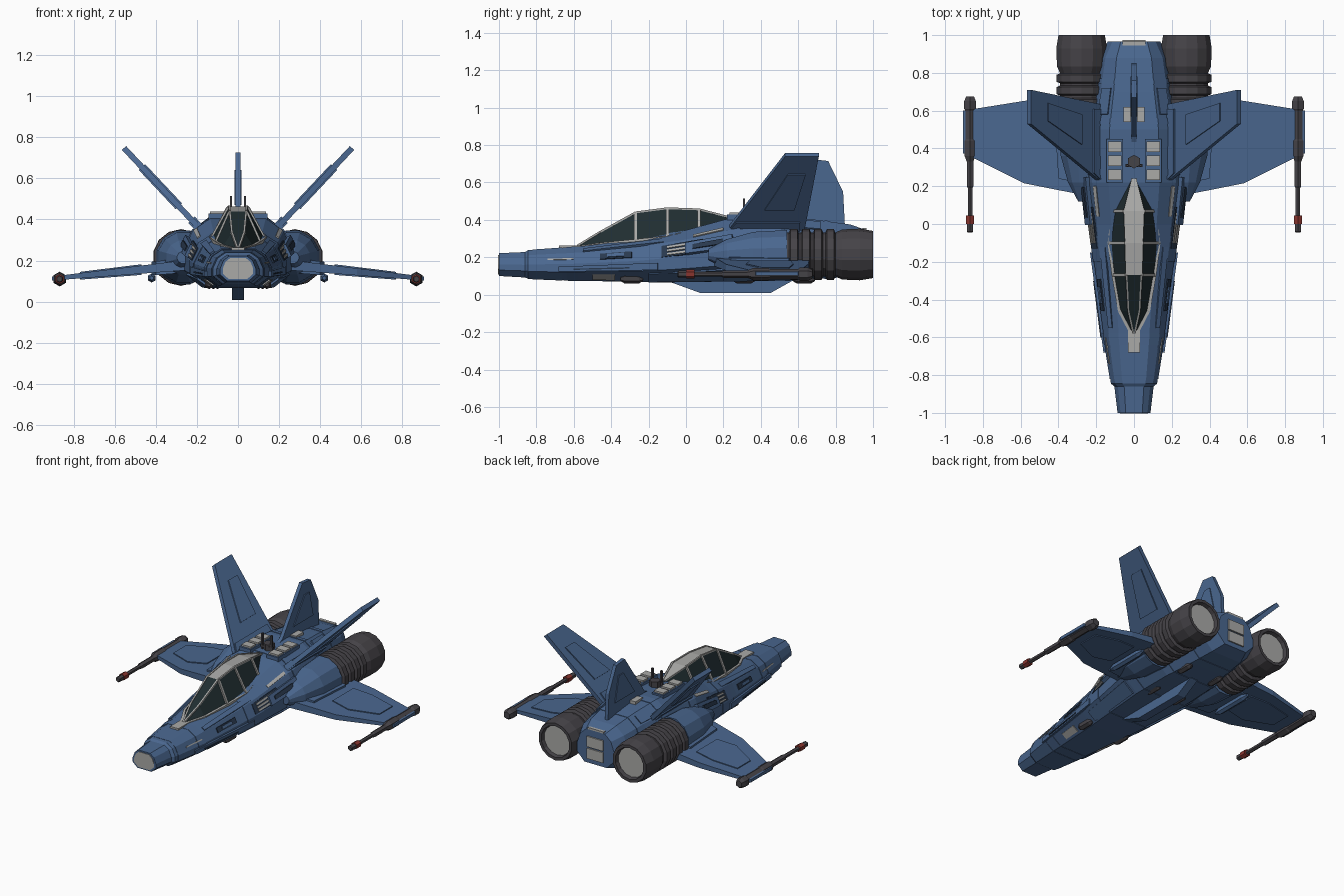
import bpy, bmesh, math
from mathutils import Vector as V

if "Cube" in bpy.data.objects:
    bpy.data.objects.remove(bpy.data.objects["Cube"])


def material(name, r, g, b):
    m = bpy.data.materials.new(name)
    m.diffuse_color = (r, g, b, 1)
    m.use_nodes = True
    m.node_tree.nodes["Principled BSDF"].inputs["Base Color"].default_value = m.diffuse_color
    return m


BLUE = material("hull blue", .068, .135, .275)
GREY = material("light grey", .40, .40, .39)
DARK = material("gunmetal", .060, .056, .064)
GLASS = material("dark glass", .014, .026, .030)
NAVY = material("slot navy", .022, .040, .075)
RED = material("muzzle red", .25, .035, .028)


def build(name, verts, faces, mats, mirror=False, rule=None):
    me = bpy.data.meshes.new(name)
    me.from_pydata([tuple(v) for v in verts], [], faces)
    bm = bmesh.new()
    bm.from_mesh(me)
    bmesh.ops.recalc_face_normals(bm, faces=bm.faces)
    bm.to_mesh(me)
    bm.free()
    for m in (mats if isinstance(mats, list) else [mats]):
        me.materials.append(m)
    if rule:
        for p in me.polygons:
            p.material_index = rule(p)
    ob = bpy.data.objects.new(name, me)
    bpy.context.collection.objects.link(ob)
    if mirror:
        ob.modifiers.new("mirror", 'MIRROR')
    return ob


def loft(name, rings, mats, mirror=False, rule=None):
    n = len(rings[0])
    faces = [(i*n+j, i*n+(j+1) % n, (i+1)*n+(j+1) % n, (i+1)*n+j)
             for i in range(len(rings)-1) for j in range(n)]
    faces += [tuple(range(n)), tuple(range((len(rings)-1)*n, len(rings)*n))]
    return build(name, [p for r in rings for p in r], faces, mats, mirror, rule)


def prism(name, pts, off, mat, mirror=False):
    off = V(off)
    return loft(name, [[V(p)-off for p in pts], [V(p)+off for p in pts]], mat, mirror)


def box(name, c, s, mat, mirror=False):
    x, y, z = c
    a, b, d = s[0]/2, s[1]/2, s[2]/2
    return prism(name, [(x-a, y-b, z), (x+a, y-b, z), (x+a, y+b, z), (x-a, y+b, z)], (0, 0, d), mat, mirror)


def lathe(name, x, z, prof, sides, mats, mirror=True, rule=None):
    # profile of (y, radius) turned about an axis along y
    rings = [[(x+r*math.cos((k+.5)*math.tau/sides), y, z+r*math.sin((k+.5)*math.tau/sides))
              for k in range(sides)] for y, r in prof]
    return loft(name, rings, mats, mirror, rule)


def shrink(pts, f):
    c = sum((V(p) for p in pts), V((0, 0, 0)))/len(pts)
    return [c+(V(p)-c)*f for p in pts]


# Hull stations: y, half width, bottom z, top z
ST = [(-1, .087, .10, .222), (-.86, .104, .092, .228), (-.845, .122, .085, .238), (-.6, .16, .075, .255),
      (-.25, .205, .068, .295), (0, .24, .068, .345), (.22, .27, .07, .405), (.5, .26, .075, .42),
      (.7, .215, .085, .40), (.88, .185, .095, .375), (.965, .14, .12, .345)]


def half(y):
    for a, b in zip(ST, ST[1:]):
        if y <= b[0]:
            break
    t = (y-a[0])/(b[0]-a[0])
    w, zb, zt = (a[i]+(b[i]-a[i])*t for i in (1, 2, 3))
    h = zt-zb
    return [V((.5*w, y, zt)), V((.82*w, y, zt-.18*h)), V((w, y, zb+.5*h)),
            V((w, y, zb+.26*h)), V((.6*w, y, zb))]


def section(y, f=1):
    p = half(y)
    c = V((0, y, (p[0].z+p[4].z)/2))
    p = p+[V((-q.x, q.y, q.z)) for q in reversed(p)]
    return [c+(q-c)*f for q in p]


def patch(name, y0, y1, seg, s0, s1, mat, lift=.006):
    # thin plate lying on one hull facet
    def at(y, s):
        p = half(y)
        return p[seg].lerp(p[seg+1], s)
    q = [at(y0, s0), at(y1, s0), at(y1, s1), at(y0, s1)]
    n = (q[1]-q[0]).cross(q[3]-q[0]).normalized()
    if n.x < 0:
        n = -n
    return prism(name, q, n*lift, mat, True)


loft("fuselage", [section(s[0]) for s in ST], BLUE)
for y0, y1 in ((-.82, -.66), (-.64, -.58), (-.2, -.06), (.26, .29), (.53, .56), (.74, .77)):
    loft("hull_band", [section(y0, 1.02), section(y1, 1.02)], BLUE)
prism("nose_cap", [p+V((0, -.001, 0)) for p in section(-1, .85)], (0, .003, 0), GREY)

# Panels, slots and louvres on the hull flanks
for k in range(3):
    patch("side_louvre", -.1, .06, 1, .30+.22*k, .42+.22*k, GREY, .012)
patch("louvre_bed", -.13, .09, 1, .2, .95, NAVY, .007)
patch("upper_trim", .04, .2, 0, .75, .95, GREY, .006)
patch("front_slot", -.46, -.29, 1, .3, .75, NAVY, .007)
patch("slot_cover", -.42, -.33, 1, .4, .65, BLUE, .014)
patch("nose_trim", -.74, -.6, 1, .5, .62, GREY, .007)
patch("lower_strake", -.68, -.15, 2, .35, 1, BLUE, .014)
patch("strake_slot", -.6, -.3, 2, .6, .75, NAVY, .018)
patch("shoulder_box", .0, .25, 1, .3, .95, BLUE, .025)
patch("intake_slat", .04, .2, 1, .5, .75, NAVY, .03)
patch("cheek_panel", -.55, -.12, 0, .55, .95, BLUE, .007)
patch("rear_side_panel", .58, .72, 0, .2, .9, BLUE, .007)
patch("belly_panel", -.5, -.38, 3, .3, .8, GREY, .006)
patch("belly_armour", -.2, .2, 3, .2, .9, BLUE, .01)
box("nose_top_plate", (0, -.62, .256), (.062, .12, .014), GREY)

# Canopy: y, sill half width, sill z, roof half width, roof z
CAN = [(-.58, .012, .25, .004, .262), (-.46, .075, .268, .03, .335), (-.27, .108, .287, .04, .44),
       (-.1, .13, .305, .043, .462), (.07, .108, .345, .05, .456), (.24, .012, .395, .008, .412)]
loft("canopy", [[(-b, y, z), (-t, y, h), (t, y, h), (b, y, z)] for y, b, z, t, h in CAN], [GLASS, GREY],
     rule=lambda p: 1 if p.normal.z > .85 and p.center.y > -.3 else 0)


def beam(name, p, q, r, mat=GREY, mirror=True):
    p, q = V(p), V(q)
    d = (q-p).normalized()
    u = d.cross(V((0, 0, 1)) if abs(d.z) < .9 else V((1, 0, 0))).normalized()
    w = d.cross(u)
    return loft(name, [[c+u*r+w*r, c-u*r+w*r, c-u*r-w*r, c+u*r-w*r] for c in (p, q)], mat, mirror)


for a, b in zip(CAN, CAN[1:]):
    beam("canopy_sill", (a[1], a[0], a[2]), (b[1], b[0], b[2]), .010)
    beam("canopy_roof_rail", (a[3], a[0], a[4]), (b[3], b[0], b[4]), .005)
for y, b, z, t, h in CAN[2:5]:
    beam("canopy_rib", (b, y, z), (t, y, h), .008)

# Wings with raised panels
outer = [(.2, .14), (.58, .215), (.84, .345), (.905, .375), (.905, .60), (.56, .655), (.2, .66)]


def wing_z(x):
    return .178-.1*(x-.25)


def wing_ring(pts, sign, extra=0):
    return [V((x, y, wing_z(x)+sign*(.026-.016*(x-.2)/.7+extra))) for x, y in pts]


loft("wing", [wing_ring(outer, -1), wing_ring(outer, 1)], BLUE, True)
inner = [(.47, .34), (.60, .32), (.77, .41), (.77, .55), (.60, .575), (.47, .56)]
loft("wing_panel", [wing_ring(inner, -1, .006), wing_ring(inner, 1, .006)], BLUE, True)
root = [(.2, .2), (.4, .24), (.42, .55), (.2, .6)]
loft("wing_root_fairing", [wing_ring(root, -1, .012), wing_ring(root, 1, .012)], BLUE, True)

# Wingtip cannons
lathe("cannon_pod", .868, .11, [(.33, .02), (.36, .033), (.44, .033), (.45, .028), (.60, .028),
                                (.61, .036), (.65, .036), (.675, .024)], 6, DARK)
lathe("cannon_barrel", .868, .11, [(-.01, .014), (.19, .014), (.2, .02), (.34, .02)], 6, DARK)
lathe("cannon_muzzle", .868, .11, [(0, .024), (.045, .024)], 6, RED)
lathe("cannon_tip", .868, .11, [(-.045, .014), (-.04, .019), (0, .019)], 6, DARK)


# Canted fins
def fin_pt(y, t):
    return V((.19+.365*t, y, .36+.388*t))


FN = V((.73, 0, -.685))
fin = [fin_pt(.18, -.1), fin_pt(.23, 0), fin_pt(.53, 1), fin_pt(.71, 1), fin_pt(.635, 0), fin_pt(.62, -.1)]
prism("canted_fin", fin, FN*.014, BLUE, True)
prism("canted_fin_panel", [fin_pt(.42, .27), fin_pt(.545, .76), fin_pt(.64, .76), fin_pt(.58, .27)], FN*.021, BLUE, True)
prism("canted_fin_foot", [fin_pt(.2, -.1), fin_pt(.27, .1), fin_pt(.61, .1), fin_pt(.61, -.1)], FN*.022, BLUE, True)

# Centre fin and belly keel
tail = [(0, .40, .40), (0, .46, .43), (0, .67, .725), (0, .76, .715), (0, .84, .55), (0, .85, .36), (0, .42, .36)]
prism("centre_fin", tail, (.012, 0, 0), BLUE)
prism("centre_fin_panel", [(0, .57, .47), (0, .69, .64), (0, .74, .64), (0, .78, .47)], (.018, 0, 0), BLUE)
keel = [(0, -.14, .085), (0, -.08, .066), (0, .08, .008), (0, .45, .008), (0, .57, .075), (0, .57, .1)]
prism("keel", keel, (.028, 0, 0), BLUE)

# Dorsal plates and antenna
for y in (.26, .335, .41):
    box("dorsal_plate", (.102, y, .422), (.07, .055, .035), GREY, True)
box("dorsal_bed", (.102, .335, .413), (.085, .23, .03), BLUE, True)
box("fin_side_plate", (.036, .58, .416), (.04, .08, .024), GREY, True)
prism("antenna_base", [(.036*math.cos(k*math.pi/3+.52), .33+.036*math.sin(k*math.pi/3+.52), .42) for k in range(6)],
      (0, 0, .03), DARK)
beam("antenna_pin", (.034, .31, .40), (.034, .31, .515), .006, DARK)
box("antenna_crossbar", (0, .31, .43), (.09, .015, .015), DARK)

# Tail panels
for z in (.185, .265):
    box("tail_plate", (0, .966, z), (.12, .016, .07), GREY)
box("tail_top_plate", (0, .955, .35), (.12, .02, .014), GREY)

# Engines
EX, EZ = .277, .215
lathe("nacelle", EX-.01, EZ, [(.12, .03), (.22, .085), (.36, .125), (.54, .135)], 12, BLUE)
rings = [(.52, .118)]
for y in (.55, .615, .68, .745):
    rings += [(y, .118), (y+.008, .136), (y+.045, .136), (y+.053, .118)]
lathe("engine_rings", EX, EZ, rings+[(.81, .118)], 14, DARK)
lathe("engine_nozzle", EX, EZ, [(.80, .118), (.835, .134), (.93, .138), (1, .126), (1, .106), (.975, .10)], 14,
      [DARK, GREY], rule=lambda p: 1 if len(p.vertices) > 4 and p.center.y > .9 else 0)

# Small belly fittings
for x, y in ((.10, .3), (.14, -.3), (.12, .62)):
    lathe("belly_pod", x, .085, [(y-.05, .012), (y-.03, .024), (y+.05, .024), (y+.07, .012)], 6, DARK)
lathe("underwing_strut", .42, .115, [(.28, .01), (.32, .022), (.54, .022), (.58, .01)], 6, BLUE)
